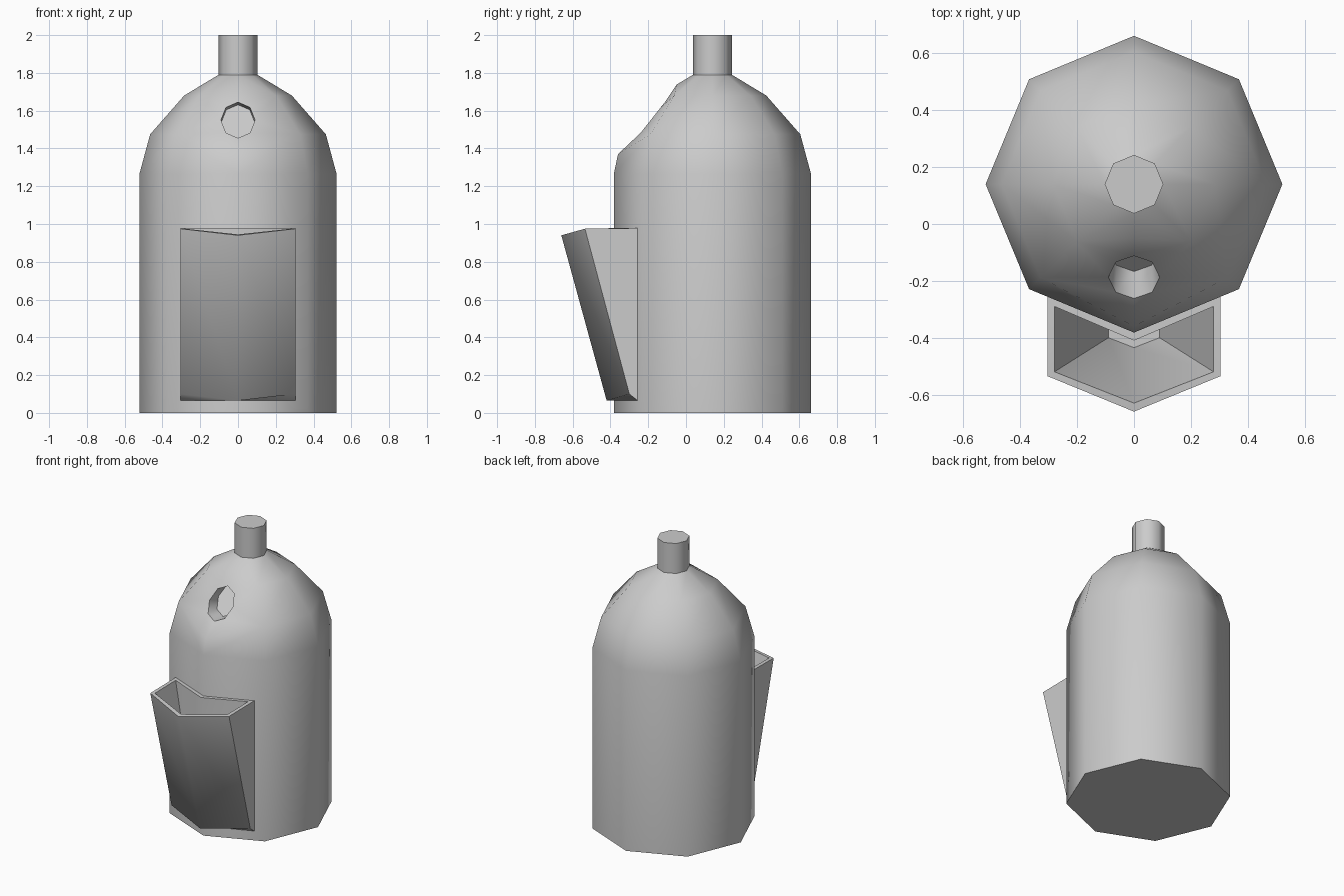
import bpy, bmesh
from math import sin, cos, pi, radians

if "Cube" in bpy.data.objects:
    bpy.data.objects.remove(bpy.data.objects["Cube"])

CY = 0.14  # y of the body axis


def finish(name, bm, angle=55):
    bmesh.ops.recalc_face_normals(bm, faces=bm.faces)
    me = bpy.data.meshes.new(name)
    bm.to_mesh(me)
    bm.free()
    ob = bpy.data.objects.new(name, me)
    bpy.context.collection.objects.link(ob)
    bpy.ops.object.select_all(action='DESELECT')
    ob.select_set(True)
    bpy.context.view_layer.objects.active = ob
    bpy.ops.object.shade_smooth_by_angle(angle=radians(angle))
    return ob


def ring(bm, r, z):
    return [bm.verts.new((r * cos(k * pi / 4), CY + r * sin(k * pi / 4), z)) for k in range(8)]


def bridge(bm, a, b, skip=()):
    n = len(a)
    for k in range(n):
        if k not in skip:
            bm.faces.new((a[k], a[(k + 1) % n], b[(k + 1) % n], b[k]))


# Body: eight-sided domed bottle, front dome panels left open for the recess
bm = bmesh.new()
profile = [(0.522, 0), (0.522, 1.265), (0.465, 1.475), (0.285, 1.68), (0.103, 1.79)]
rings = [ring(bm, r, z) for r, z in profile]
bm.faces.new(rings[0])
for i in range(4):
    bridge(bm, rings[i], rings[i + 1], skip=(5, 6) if i else ())
bm.verts.remove(rings[2][6])
bm.verts.remove(rings[3][6])

# Round recess in the front of the dome
rim, cap = [], []
for k in range(8):
    x, dz = 0.09 * cos(k * pi / 4), 0.095 * sin(k * pi / 4)
    y = -0.187 + dz * 0.79
    rim.append(bm.verts.new((x, y, 1.55 + dz)))
    cap.append(bm.verts.new((x * 0.97, y + 0.095, 1.542 + dz * 0.94)))
bridge(bm, rim, cap)
bm.faces.new(cap)

# Dome panels around the recess, right and left
low, high = rings[1][6], rings[4][6]
f1 = bm.verts.new((0, -0.36, 1.37))
f2 = bm.verts.new((0, -0.05, 1.738))
for col, o in ((7, (6, 7, 0, 1, 2)), (5, (6, 5, 4, 3, 2))):
    a0, a1, a2, a3 = [rings[i][col] for i in range(1, 5)]
    r = [rim[k] for k in o]
    for f in ((low, a0, a1, f1), (f1, a1, r[1], r[0]), (a1, a2, r[2], r[1]),
              (a2, r[3], r[2]), (a2, f2, r[4], r[3]), (a2, a3, high, f2)):
        bm.faces.new(f)
finish("bottle_body", bm)

# Neck
bm = bmesh.new()
a, b = ring(bm, 0.103, 1.785), ring(bm, 0.103, 2.0)
bridge(bm, a, b)
bm.faces.new(b)
finish("neck", bm)


# Front pocket: tapered chevron box, open at the top
def chevron(bm, back_side, back_mid, front_side, front_mid):
    """Six-point loop; side points are (x, y, z), middle points are (y, z)."""
    m = lambda p: (-p[0], p[1], p[2])
    pts = [m(back_side), (0, *back_mid), back_side, front_side, (0, *front_mid), m(front_side)]
    return [bm.verts.new(p) for p in pts]


bm = bmesh.new()
bottom = chevron(bm, (0.305, -0.255, 0.065), (-0.38, 0.065), (0.305, -0.30, 0.10), (-0.42, 0.065))
outer = chevron(bm, (0.305, -0.255, 0.978), (-0.38, 0.978), (0.305, -0.535, 0.975), (-0.66, 0.94))
inner = chevron(bm, (0.28, -0.29, 0.978), (-0.41, 0.978), (0.28, -0.52, 0.975), (-0.63, 0.945))
floor = chevron(bm, (0.09, -0.37, 0.22), (-0.406, 0.22), (0.09, -0.40, 0.22), (-0.435, 0.22))
bridge(bm, bottom, outer, skip=(0, 1))
bridge(bm, outer, inner)
bridge(bm, inner, floor)
for lp in (bottom, floor):
    bm.faces.new((lp[0], lp[1], lp[4], lp[5]))
    bm.faces.new((lp[1], lp[2], lp[3], lp[4]))
finish("front_pocket", bm)
